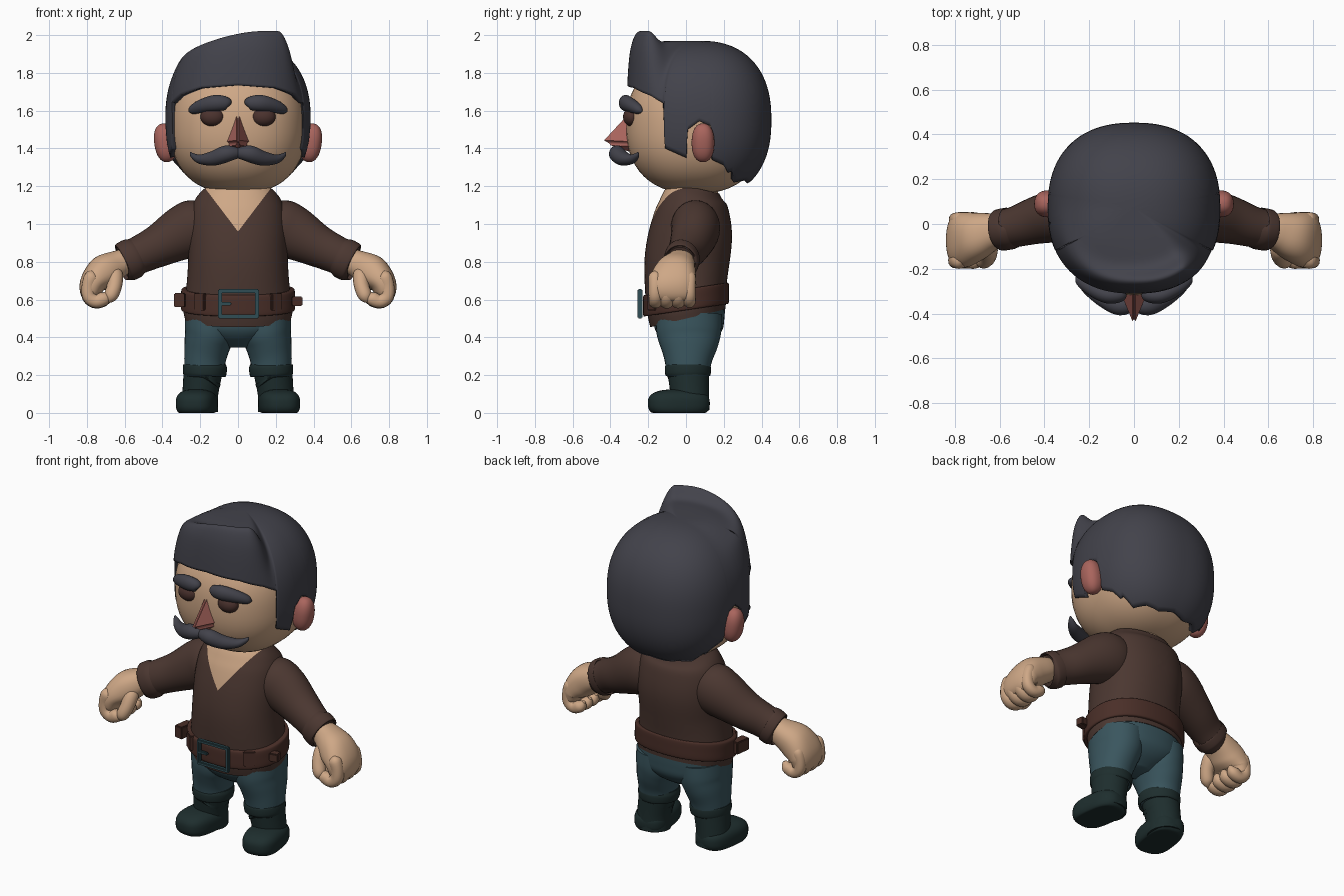
import bpy, bmesh
from math import sin, cos, asin, pi, radians, exp
from mathutils import Vector, Matrix

if "Cube" in bpy.data.objects:
    bpy.data.objects.remove(bpy.data.objects["Cube"])


def material(name, rgb):
    m = bpy.data.materials.new(name)
    m.use_nodes = True
    m.diffuse_color = (*rgb, 1)
    m.node_tree.nodes["Principled BSDF"].inputs["Base Color"].default_value = (*rgb, 1)
    return m


SKIN = material("skin", (.62, .39, .24))
BLUSH = material("rosy skin", (.40, .13, .11))
HAIR = material("dark hair", (.055, .055, .07))
SHIRT = material("brown shirt", (.070, .038, .030))
EYE = material("brown eye", (.07, .032, .027))
BELT = material("leather belt", (.068, .028, .021))
DENIM = material("teal trousers", (.042, .092, .112))
BOOT = material("dark boots", (.013, .027, .027))
METAL = material("teal metal", (.03, .075, .09))


def finish(name, bm, mat, mirror=False, angle=45):
    bmesh.ops.recalc_face_normals(bm, faces=bm.faces)
    me = bpy.data.meshes.new(name)
    bm.to_mesh(me)
    bm.free()
    me.polygons.foreach_set("use_smooth", [True] * len(me.polygons))
    me.set_sharp_from_angle(angle=radians(angle))
    me.materials.append(mat)
    ob = bpy.data.objects.new(name, me)
    bpy.context.collection.objects.link(ob)
    if mirror:
        ob.modifiers.new("mirror", "MIRROR").use_mirror_merge = False
    return ob


def smooth(a, b, x):
    t = min(max((x - a) / (b - a), 0), 1)
    return t * t * (3 - 2 * t)


def power(x, p):
    return abs(x) ** p * (1 if x >= 0 else -1)


def catmull(a, b, c, d, t):
    return [.5 * (2 * q + (r - p) * t + (2 * p - 5 * q + 4 * r - s) * t * t
                  + (3 * q - p - 3 * r + s) * t ** 3) for p, q, r, s in zip(a, b, c, d)]


def loft(stations, p=2, sides=32, steps=5):
    """Tube through (x, y, z, in-plane radius, depth radius) stations."""
    pts = [stations[0]] + stations + [stations[-1]]
    path = [catmull(*pts[i:i + 4], k / steps) for i in range(len(stations) - 1) for k in range(steps)]
    path.append(stations[-1])
    bm, rings = bmesh.new(), []
    for i, s in enumerate(path):
        tan = Vector(path[min(i + 1, len(path) - 1)][:3]) - Vector(path[max(i - 1, 0)][:3])
        u = tan.cross(Vector((0, 1, 0))).normalized()
        v = tan.cross(u).normalized()
        angles = [2 * pi * k / sides for k in range(sides)]
        rings.append([bm.verts.new(Vector(s[:3]) + u * s[3] * power(cos(a), 2 / p)
                                   + v * s[4] * power(sin(a), 2 / p)) for a in angles])
    for r, q in zip(rings, rings[1:]):
        for k in range(sides):
            n = (k + 1) % sides
            bm.faces.new((r[k], r[n], q[n], q[k]))
    bm.faces.new(rings[0])
    bm.faces.new(rings[-1])
    return bm


def blob(center, radii, p=2, turn=Matrix(), floor=None):
    """Superellipsoid, optionally turned and flattened on the ground."""
    bm = bmesh.new()
    bmesh.ops.create_uvsphere(bm, u_segments=48, v_segments=32, radius=1)
    for v in bm.verts:
        v.co /= sum(abs(c) ** p for c in v.co) ** (1 / p)
        v.co = turn @ Vector(c * r for c, r in zip(v.co, radii)) + Vector(center)
        if floor is not None:
            v.co.z = max(v.co.z, floor)
    return bm


def box(name, center, size, mat, turn=0, mirror=False):
    bm = bmesh.new()
    m = Matrix.Translation(center) @ Matrix.Rotation(radians(turn), 4, "Z") @ Matrix.Diagonal((*size, 1))
    bmesh.ops.create_cube(bm, size=1, matrix=m)
    bmesh.ops.bevel(bm, geom=bm.edges[:], offset=.005, segments=2, affect="EDGES")
    return finish(name, bm, mat, mirror)


# Head, ears and neck
finish("head", blob((0, .05, 1.52), (.362, .367, .36), 2.35), SKIN)
finish("ears", blob((.385, .09, 1.43), (.058, .06, .103), 2.3, Matrix.Rotation(radians(8), 3, "Y")), BLUSH, True)
finish("neck", loft([(0, .05, 1.05, .13, .12), (0, .05, 1.25, .13, .12)]), SKIN)

# Hair cap: each column runs from the crown to a hairline height set by azimuth
HAIRLINE = [(0, 1.735), (30, 1.72), (50, 1.68), (61, 1.64), (62, 1.40), (79, 1.35), (81, 1.5),
            (90, 1.545), (99, 1.52), (101, 1.34), (112, 1.31), (118, 1.27), (121, 1.28),
            (130, 1.22), (145, 1.23), (160, 1.215), (180, 1.23)]


def hairline(a):
    for (a0, z0), (a1, z1) in zip(HAIRLINE, HAIRLINE[1:]):
        if a <= a1:
            return z0 + (z1 - z0) * (a - a0) / (a1 - a0)


def hair_point(a, t):
    quiff = smooth(-100, 25, a) * (1 - smooth(38, 60, a))
    p = 2.35 + 2.8 * quiff
    low = asin((hairline(abs(a)) - 1.55) / .42)
    s = sin(pi / 2 + (low - pi / 2) * t)
    rho = max(1 - abs(s) ** p, 0) ** (1 / p)
    dx, dy = sin(radians(a)), -cos(radians(a))
    ring = rho / ((abs(dx) / .385) ** 2.35 + (abs(dy) / .382) ** 2.35) ** (1 / 2.35)
    lift = .1 * quiff * exp(-((rho - .88) / .14) ** 2) * smooth(.45, .75, s)
    return Vector((dx * ring, .07 + dy * ring, 1.55 + .42 * s + lift))


bm = bmesh.new()
ROWS, COLS = 32, 360
crown = bm.verts.new(hair_point(0, 0))
cols = [[crown] + [bm.verts.new(hair_point(a - 180, r / ROWS)) for r in range(1, ROWS + 1)] for a in range(COLS)]
for i, c in enumerate(cols):
    d = cols[(i + 1) % COLS]
    bm.faces.new((crown, c[1], d[1]))
    for r in range(1, ROWS):
        bm.faces.new((c[r], c[r + 1], d[r + 1], d[r]))
hair = finish("hair", bm, HAIR, angle=60)
shell = hair.modifiers.new("thickness", "SOLIDIFY")
shell.thickness = .03
shell.offset = -1

# Face details
finish("eyes", blob((.135, -.288, 1.567), (.064, .045, .05)), EYE, True)
finish("eyebrows", loft([(.045, -.315, 1.63, .012, .012), (.06, -.318, 1.638, .034, .03),
                         (.12, -.318, 1.64, .043, .036), (.19, -.285, 1.625, .036, .034),
                         (.24, -.25, 1.605, .024, .025), (.258, -.235, 1.595, .004, .004)]), HAIR, True)
finish("moustache", loft([(0, -.355, 1.375, .028, .03), (.06, -.365, 1.372, .044, .043),
                          (.13, -.335, 1.348, .039, .04), (.2, -.29, 1.343, .025, .03),
                          (.24, -.262, 1.363, .013, .015), (.252, -.255, 1.38, .003, .003)]), HAIR, True)
bm = bmesh.new()
corners = [(0, -.27, 1.64), (-.075, -.28, 1.42), (.075, -.28, 1.42), (0, -.465, 1.43), (0, -.29, 1.37)]
top, right, left, tip, base = [bm.verts.new(c) for c in corners]
for f in ((top, right, tip), (top, tip, left), (right, base, tip), (tip, base, left), (top, left, base, right)):
    bm.faces.new(f)
bmesh.ops.bevel(bm, geom=bm.edges[:], offset=.016, segments=3, affect="EDGES")
finish("nose", bm, BLUSH)

# Shirt body with a V-shaped neck opening and a slanted hem
bm = loft([(0, .01, .5, .282, .2), (0, .005, .56, .29, .208), (0, 0, .65, .275, .215),
           (0, .005, .8, .264, .225), (0, .025, .95, .264, .22), (0, .035, 1.07, .25, .195),
           (0, .04, 1.14, .22, .165), (0, .05, 1.19, .17, .13)], 2.2, 64)
for v in bm.verts:
    v.co.z += .15 * v.co.y * (1 - smooth(.6, .85, v.co.z))
SLOPE, NOTCH = .76, .96
for side in (-1, 1):
    bmesh.ops.bisect_plane(bm, geom=bm.verts[:] + bm.edges[:] + bm.faces[:],
                           plane_co=(0, 0, NOTCH), plane_no=(side, 0, -SLOPE))
for f in bm.faces:
    c = f.calc_center_median()
    f.material_index = int(c.y < -.02 and abs(c.x) < SLOPE * (c.z - NOTCH))
finish("shirt", bm, SHIRT).data.materials.append(SKIN)

# Sleeves and cuffs
finish("sleeves", loft([(.17, .05, 1.0, .13, .12), (.23, .05, .98, .15, .13), (.3, .045, .95, .142, .125),
                        (.42, .02, .885, .113, .108), (.52, -.01, .838, .1, .092),
                        (.59, -.025, .805, .098, .086)]), SHIRT, True)
finish("sleeve_cuffs", loft([(.55, -.018, .823, .098, .086), (.556, -.02, .82, .108, .094),
                             (.6, -.027, .797, .106, .092), (.606, -.028, .794, .09, .078)]), SHIRT, True)

# Fists
finish("palms", loft([(.57, -.025, .815, .06, .06), (.64, -.035, .785, .075, .085), (.71, -.055, .745, .09, .11),
                      (.765, -.07, .69, .072, .125), (.78, -.07, .63, .055, .115),
                      (.775, -.07, .6, .03, .09)], 2.3), SKIN, True)
for i, finger in enumerate(("index", "middle", "ring", "little")):
    y, r = -.162 + i * .06, (.036, .038, .037, .033)[i]
    finish(finger + "_fingers", loft([(.765, y, .75, .01, .01), (.775, y, .725, r, r), (.792, y, .67, r, r),
                                      (.788, y, .615, r, r), (.75, y, .59, r, r), (.705, y, .61, r, r),
                                      (.685, y, .64, .01, .01)], 2.2, 16, 4), SKIN, True)
finish("thumbs", loft([(.645, -.08, .765, .02, .02), (.65, -.11, .73, .042, .042), (.655, -.145, .67, .04, .04),
                       (.675, -.165, .615, .035, .035), (.69, -.17, .585, .008, .008)], 2, 16), SKIN, True)

# Belt, loops and buckle
bm = loft([(0, 0, .545, .285, .212), (0, 0, .549, .301, .226), (0, 0, .6, .302, .228),
           (0, 0, .651, .299, .226), (0, 0, .655, .28, .212)], 2.2, 64)
for v in bm.verts:
    v.co.z += .15 * v.co.y
finish("belt", bm, BELT)
box("belt_loops", (.2, -.175, .587), (.07, .03, .09), BELT, 36, True)
box("belt_tongue", (-.305, -.09, .597), (.055, .1, .075), BELT, -8)
box("belt_keeper", (.31, -.08, .592), (.055, .05, .05), BELT, 10)
for z in (.51, .646):
    box("buckle_bar", (.003, -.243, z), (.215, .026, .02), METAL)
for x in (-.095, .101):
    box("buckle_side", (x, -.243, .578), (.02, .026, .155), METAL)
box("buckle_prong", (-.065, -.245, .578), (.06, .02, .018), METAL)

# Trousers
finish("trouser_hips", loft([(0, .015, .345, .07, .07), (0, .015, .39, .17, .14), (0, .015, .44, .26, .178),
                             (0, .015, .5, .28, .188), (0, .015, .56, .282, .192)], 2.2, 48), DENIM)
finish("trouser_legs", loft([(.178, .01, .2, .105, .11), (.175, .012, .28, .11, .127), (.163, .015, .36, .122, .155),
                             (.148, .015, .43, .135, .172), (.14, .015, .52, .14, .175)], 2.1), DENIM, True)

# Boots
finish("boot_shafts", loft([(.205, .025, .01, .1, .1), (.2, .02, .1, .095, .102), (.185, .012, .22, .103, .11)]), BOOT, True)
finish("boot_cuffs", loft([(.178, .01, .195, .095, .1), (.178, .01, .2, .113, .119), (.174, .01, .247, .116, .121),
                           (.174, .01, .252, .1, .105)]), BOOT, True)
finish("boot_feet", blob((.218, -.038, .05), (.106, .163, .075), 2.8,
                         Matrix.Rotation(radians(8), 3, "Z"), 0), BOOT, True)
